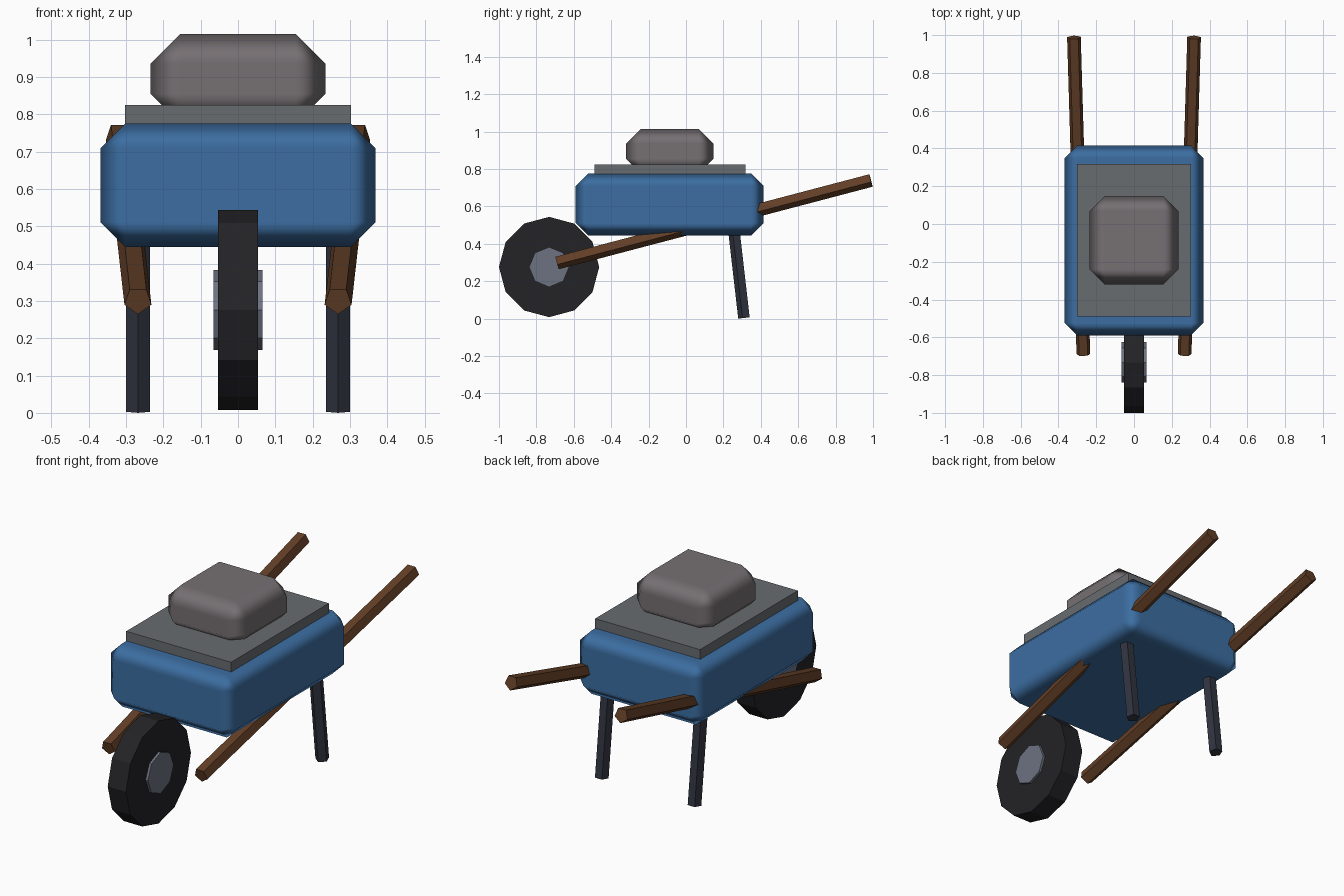
import bpy, bmesh
from math import sin, cos, pi
from mathutils import Vector

if "Cube" in bpy.data.objects:
    bpy.data.objects.remove(bpy.data.objects["Cube"])


def material(name, rgb):
    m = bpy.data.materials.new(name)
    m.diffuse_color = (*rgb, 1)
    m.use_nodes = True
    m.node_tree.nodes["Principled BSDF"].inputs["Base Color"].default_value = m.diffuse_color
    return m


BLUE = material("blue paint", (0.045, 0.155, 0.36))
WOOD = material("wood", (0.125, 0.05, 0.02))
RUBBER = material("rubber", (0.017, 0.017, 0.02))
STEEL = material("hub steel", (0.15, 0.17, 0.22))
IRON = material("leg iron", (0.03, 0.034, 0.05))
SLATE = material("slab grey", (0.14, 0.15, 0.16))
STONE = material("stone", (0.18, 0.16, 0.17))


def make(name, bm, mat):
    bmesh.ops.recalc_face_normals(bm, faces=bm.faces)
    me = bpy.data.meshes.new(name)
    bm.to_mesh(me)
    bm.free()
    me.materials.append(mat)
    ob = bpy.data.objects.new(name, me)
    bpy.context.collection.objects.link(ob)
    return ob


def box(name, lo, hi, mat, bevel=0):
    lo, hi = Vector(lo), Vector(hi)
    bm = bmesh.new()
    bmesh.ops.create_cube(bm, size=1)
    for v in bm.verts:
        v.co = (lo + hi) / 2 + v.co * (hi - lo)
    ob = make(name, bm, mat)
    if bevel:
        ob.data.polygons.foreach_set("use_smooth", [True] * len(ob.data.polygons))
        mod = ob.modifiers.new("Bevel", 'BEVEL')
        mod.width, mod.segments, mod.harden_normals = bevel, 1, True
    return ob


def bar(name, start, end, radius, sides, toward, mat):
    """Prism from start to end, with one corner facing 'toward'."""
    a, b = Vector(start), Vector(end)
    axis = (b - a).normalized()
    u = Vector(toward)
    u = (u - axis * u.dot(axis)).normalized()
    w = axis.cross(u)
    bm = bmesh.new()
    rings = []
    for c in (a, b):
        rings.append([bm.verts.new(c + radius * (u * cos(2 * pi * i / sides) + w * sin(2 * pi * i / sides)))
                      for i in range(sides)])
        bm.faces.new(rings[-1])
    for i in range(sides):
        j = (i + 1) % sides
        bm.faces.new((rings[0][i], rings[0][j], rings[1][j], rings[1][i]))
    return make(name, bm, mat)


# Tray, its lid slab and the stone load
box("tray", (-0.368, -0.59, 0.445), (0.368, 0.415, 0.775), BLUE, 0.066)
box("slab", (-0.303, -0.49, 0.765), (0.303, 0.317, 0.825), SLATE)
box("stone_load", (-0.235, -0.32, 0.775), (0.235, 0.148, 1.015), STONE, 0.08)

# Wheel and hub
bar("wheel", (-0.053, -0.732, 0.276), (0.053, -0.732, 0.276), 0.268, 12, (0, 0, 1), RUBBER)
bar("wheel_hub", (-0.066, -0.732, 0.276), (0.066, -0.732, 0.276), 0.107, 8, (0, 0, 1), STEEL)

# Five-sided handles and legs, mirrored left and right
for side, s in (("left", -1), ("right", 1)):
    bar("handle_" + side, (s * 0.268, -0.69, 0.301), (s * 0.318, 0.988, 0.742),
        0.038, 5, (0, 0, -1), WOOD)
    bar("leg_" + side, (s * 0.268, 0.313, 0.004), (s * 0.268, 0.256, 0.5),
        0.034, 5, (0, -1, 0), IRON)
